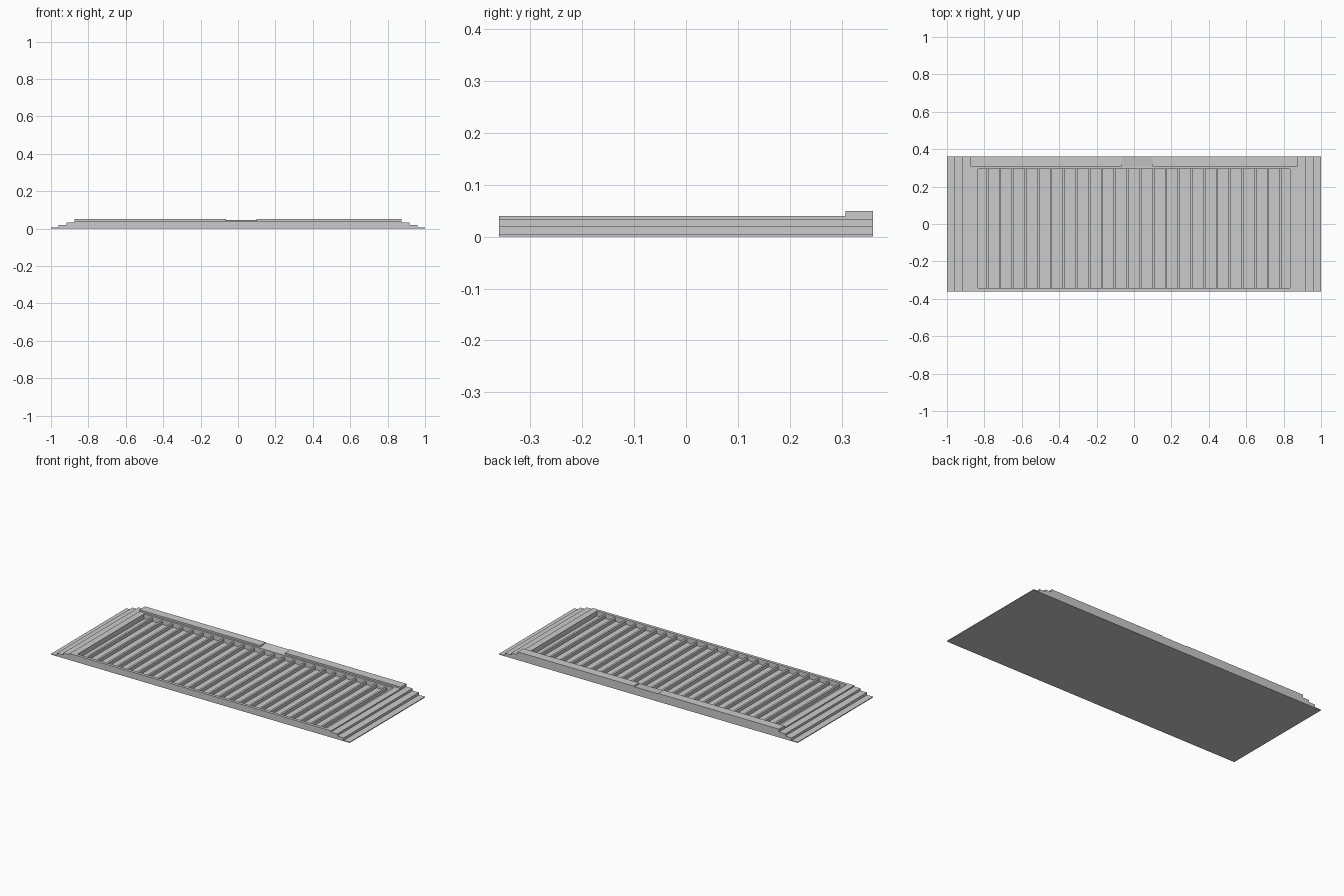
import bpy, bmesh

if "Cube" in bpy.data.objects:
    bpy.data.objects.remove(bpy.data.objects["Cube"])


def extrude_profile(name, points, vec):
    """Solid made by sweeping a closed planar profile along vec."""
    bm = bmesh.new()
    face = bm.faces.new([bm.verts.new(p) for p in points])
    res = bmesh.ops.extrude_face_region(bm, geom=[face])
    verts = [g for g in res["geom"] if isinstance(g, bmesh.types.BMVert)]
    bmesh.ops.translate(bm, verts=verts, vec=vec)
    bmesh.ops.recalc_face_normals(bm, faces=bm.faces)
    mesh = bpy.data.meshes.new(name)
    bm.to_mesh(mesh)
    bm.free()
    obj = bpy.data.objects.new(name, mesh)
    bpy.context.collection.objects.link(obj)
    return obj


def box(name, x0, x1, y0, y1, z0, z1):
    pts = [(x0, y0, z0), (x1, y0, z0), (x1, y1, z0), (x0, y1, z0)]
    return extrude_profile(name, pts, (0, 0, z1 - z0))


HALF_Y = 0.36
TOP = 0.04
FLOOR = 0.01
REC_X, REC_Y0, REC_Y1 = 0.835, -0.342, 0.295

# Tray body with stepped ends
steps = [(1.0, 0.0), (1.0, 0.005), (0.96, 0.005), (0.96, 0.02),
         (0.917, 0.02), (0.917, 0.033), (0.875, 0.033), (0.875, TOP)]
outline = steps + [(-x, z) for x, z in reversed(steps)]
body = extrude_profile("tray_body", [(x, -HALF_Y, z) for x, z in outline],
                       (0, 2 * HALF_Y, 0))

# Rectangular recess
cutter = box("recess_cutter", -REC_X, REC_X, REC_Y0, REC_Y1, FLOOR, 0.1)
cutter.hide_render = True
cutter.hide_set(True)
cut = body.modifiers.new("recess", "BOOLEAN")
cut.operation = "DIFFERENCE"
cut.solver = "EXACT"
cut.object = cutter

# Row of thin ribs across the recess
COUNT, FIRST, RIB_W = 24, -0.785, 0.012
for i in range(COUNT):
    x = FIRST + i * (-2 * FIRST) / (COUNT - 1)
    box(f"rib_{i + 1:02d}", x - RIB_W / 2, x + RIB_W / 2,
        REC_Y0, REC_Y1, FLOOR, 0.03)

# Raised back lip, with a shallow sloped finger notch near the middle
LIP_Y, LIP_Z = 0.307, 0.05
box("back_lip_left", -0.875, -0.065, LIP_Y, HALF_Y, TOP, LIP_Z)
box("back_lip_right", 0.10, 0.875, LIP_Y, HALF_Y, TOP, LIP_Z)
extrude_profile("back_lip_notch",
                [(-0.065, LIP_Y, TOP), (-0.065, HALF_Y, TOP),
                 (-0.065, HALF_Y, 0.047)], (0.165, 0, 0))
